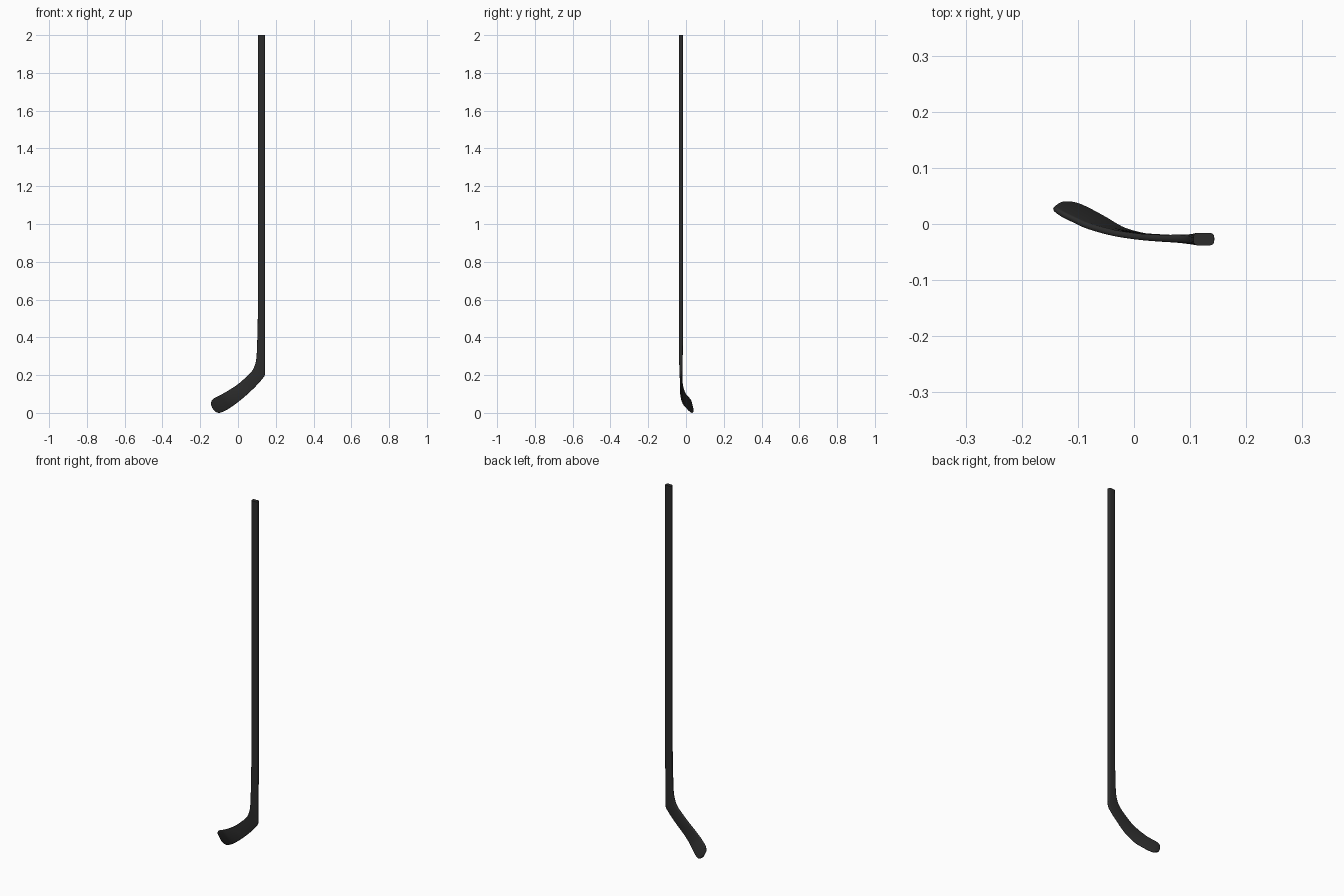
import bpy, bmesh, math
from mathutils import Vector

if "Cube" in bpy.data.objects:
    bpy.data.objects.remove(bpy.data.objects["Cube"])

mat = bpy.data.materials.new("charcoal black")
mat.diffuse_color = (0.025, 0.025, 0.025, 1)
mat.use_nodes = True
mat.node_tree.nodes["Principled BSDF"].inputs["Base Color"].default_value = mat.diffuse_color

# Stations down the stick: inner edge xyz, outer edge xyz, thickness
STATIONS = [
    (.105, -.027, .52, .143, -.027, .52, .022),
    (.102, -.027, .39, .143, -.027, .39, .021),
    (.097, -.027, .29, .143, -.027, .285, .019),
    (.085, -.027, .243, .143, -.027, .235, .016),
    (.068, -.026, .215, .142, -.027, .203, .014),
    (.037, -.025, .185, .128, -.027, .180, .012),
    (.000, -.022, .153, .090, -.026, .138, .011),
    (-.042, -.015, .125, .040, -.025, .091, .011),
    (-.085, -.003, .100, -.012, -.013, .049, .011),
    (-.110, .008, .087, -.053, .010, .021, .011),
    (-.127, .016, .078, -.085, .027, .005, .011),
    (-.138, .023, .068, -.105, .035, .002, .010),
    (-.142, .026, .058, -.125, .037, .013, .009),
    (-.143, .029, .050, -.136, .035, .032, .006),
]


def smooth_path(pts, steps):
    """Catmull-Rom through the stations."""
    out = []
    for i in range(len(pts) - 1):
        p = [Vector(pts[min(max(j, 0), len(pts) - 1)]) for j in range(i - 1, i + 3)]
        for s in range(steps):
            t = s / steps
            out.append(0.5 * (2 * p[1] + (p[2] - p[0]) * t
                              + (2 * p[0] - 5 * p[1] + 4 * p[2] - p[3]) * t * t
                              + (3 * p[1] - p[0] - 3 * p[2] + p[3]) * t ** 3))
    out.append(Vector(pts[-1]))
    return out


def rounded_section(w, t, n=4):
    """Rounded rectangle as (across, through) offsets."""
    r = min(.007, t * .45, w * .45)
    pts = []
    for k, (sx, sy) in enumerate([(1, 1), (-1, 1), (-1, -1), (1, -1)]):
        for j in range(n + 1):
            a = (k + j / n) * math.pi / 2
            pts.append((sx * (w / 2 - r) + r * math.cos(a),
                        sy * (t / 2 - r) + r * math.sin(a)))
    return pts


def loft(name, stations):
    bm = bmesh.new()
    mids = [(Vector(s[0:3]) + Vector(s[3:6])) / 2 for s in stations]
    rings = []
    for i, s in enumerate(stations):
        across = Vector(s[3:6]) - Vector(s[0:3])
        along = mids[min(i + 1, len(mids) - 1)] - mids[max(i - 1, 0)]
        through = across.cross(along).normalized()
        u = across.normalized()
        rings.append([bm.verts.new(mids[i] + u * a + through * b)
                      for a, b in rounded_section(across.length, s[6])])
    n = len(rings[0])
    for a, b in zip(rings, rings[1:]):
        for k in range(n):
            bm.faces.new((a[k], a[(k + 1) % n], b[(k + 1) % n], b[k]))
    bm.faces.new(rings[0])
    bm.faces.new(rings[-1])
    # Stand on the ground
    low = min(v.co.z for v in bm.verts)
    for v in bm.verts:
        if v.co.z < 1:
            v.co.z -= low
    bmesh.ops.recalc_face_normals(bm, faces=bm.faces)
    me = bpy.data.meshes.new(name)
    bm.to_mesh(me)
    bm.free()
    ob = bpy.data.objects.new(name, me)
    bpy.context.collection.objects.link(ob)
    me.materials.append(mat)
    bpy.context.view_layer.objects.active = ob
    ob.select_set(True)
    bpy.ops.object.shade_smooth_by_angle(angle=math.radians(40))
    return ob


# Shaft and curved blade in one continuous skin
shaft_top = Vector((.106, -.027, 2.0, .143, -.027, 2.0, .022))
loft("hockey_stick", [shaft_top] + smooth_path(STATIONS, 5))
